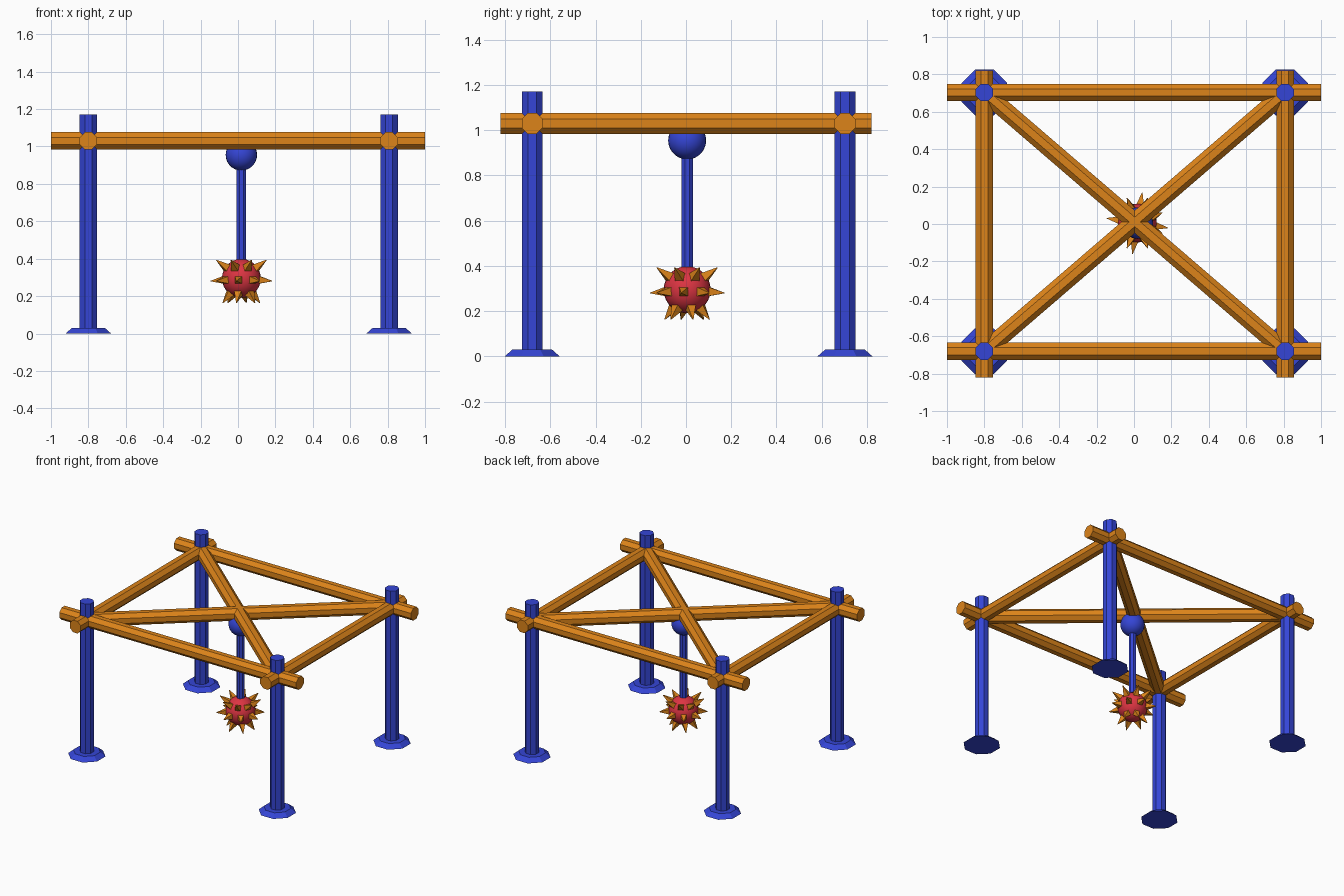
import bpy, bmesh
from math import pi, sin, cos, radians
from mathutils import Vector, Matrix

if "Cube" in bpy.data.objects:
    bpy.data.objects.remove(bpy.data.objects["Cube"])


def material(name, rgb):
    m = bpy.data.materials.new(name)
    m.diffuse_color = (*rgb, 1)
    m.use_nodes = True
    m.node_tree.nodes["Principled BSDF"].inputs["Base Color"].default_value = m.diffuse_color
    return m


BLUE = material("blue paint", (0.035, 0.06, 0.67))
ORANGE = material("orange wood", (0.72, 0.23, 0.01))
RED = material("red paint", (0.72, 0.035, 0.055))


def finish(name, bm, mat, smooth=False):
    me = bpy.data.meshes.new(name)
    bm.to_mesh(me)
    bm.free()
    me.materials.append(mat)
    if smooth:
        me.shade_smooth()
    ob = bpy.data.objects.new(name, me)
    bpy.context.collection.objects.link(ob)
    return ob


def add_cone(bm, a, b, r1, r2, sides=8, spin=pi / 8):
    """Prism or cone running from a to b."""
    a, b = Vector(a), Vector(b)
    d = b - a
    rot = d.to_track_quat('Z', 'Y').to_matrix().to_4x4()
    mat = Matrix.Translation((a + b) / 2) @ rot @ Matrix.Rotation(spin, 4, 'Z')
    bmesh.ops.create_cone(bm, cap_ends=True, segments=sides, radius1=r1,
                          radius2=r2, depth=d.length, matrix=mat)


def bar(name, a, b, r, mat):
    bm = bmesh.new()
    add_cone(bm, a, b, r, r)
    return finish(name, bm, mat)


def ball(name, c, r, mat):
    bm = bmesh.new()
    bmesh.ops.create_uvsphere(bm, u_segments=24, v_segments=14, radius=r,
                              matrix=Matrix.Translation(c))
    return finish(name, bm, mat, True)


XS = {"left": -0.8, "right": 0.808}
YS = {"front": -0.68, "back": 0.703}
BEAM_Z, R = 1.03, 0.05

# Posts with flared feet
for xn, x in XS.items():
    for yn, y in YS.items():
        bar(f"{yn}_{xn}_post", (x, y, 0.01), (x, y, 1.172), R, BLUE)
        bm = bmesh.new()
        add_cone(bm, (x, y, 0), (x, y, 0.03), 0.132, 0.095)
        finish(f"{yn}_{xn}_foot", bm, BLUE)

# Perimeter beams
for yn, y in YS.items():
    bar(f"{yn}_beam", (-1, y, BEAM_Z), (1, y, BEAM_Z), R, ORANGE)
for xn, x in XS.items():
    bar(f"{xn}_beam", (x, -0.82, BEAM_Z), (x, 0.82, BEAM_Z), R, ORANGE)

# Crossing diagonal beams
x0, x1, y0, y1 = XS["left"], XS["right"], YS["front"], YS["back"]
bar("diagonal_beam_a", (x0, y0, BEAM_Z), (x1, y1, BEAM_Z), R, ORANGE)
bar("diagonal_beam_b", (x0, y1, BEAM_Z), (x1, y0, BEAM_Z), R, ORANGE)

# Hanging pivot, rod and ball
cx, cy, cz = 0.018, 0.005, 0.295
ball("pivot_ball", (cx, cy, 0.955), 0.084, BLUE)
bar("hanging_rod", (cx, cy, cz), (cx, cy, 0.93), 0.027, BLUE)
ball("wrecking_ball", (cx, cy, cz), 0.104, RED)

# Rings of four-sided spikes: elevation, count, angle offset, tip distance
bm = bmesh.new()
centre = Vector((cx, cy, cz))
for elev, count, offset, tip in ((34, 8, 22.5, 0.175), (-5, 8, -9, 0.167),
                                 (-52, 6, 15, 0.167)):
    e = radians(elev)
    for i in range(count):
        t = radians(offset) + 2 * pi * i / count
        d = Vector((cos(e) * cos(t), cos(e) * sin(t), sin(e)))
        add_cone(bm, centre + d * 0.085, centre + d * tip, 0.033, 0.002, 4, pi / 4)
finish("spikes", bm, ORANGE)
